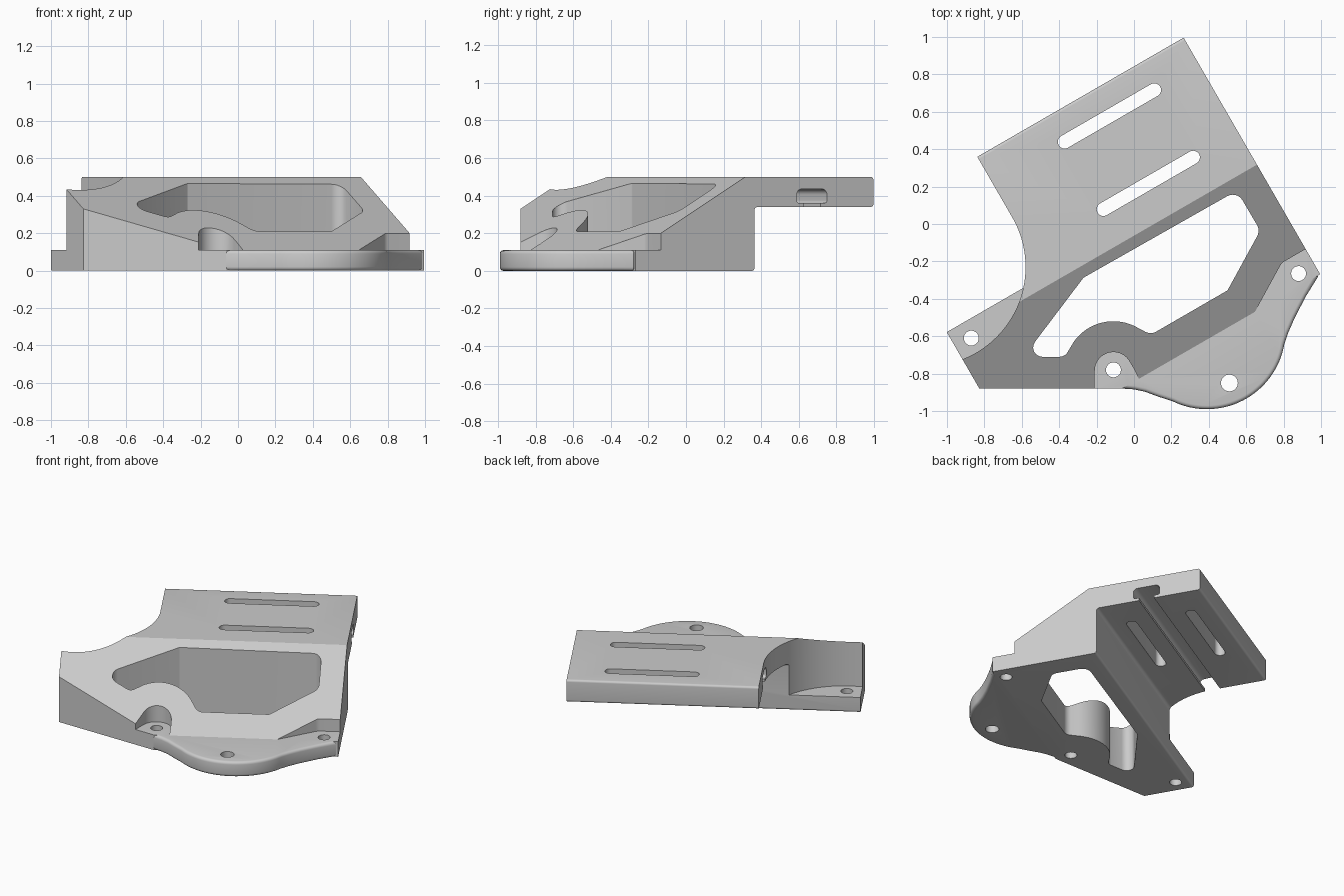
import bpy, bmesh, math
from mathutils import Vector

if "Cube" in bpy.data.objects:
    bpy.data.objects.remove(bpy.data.objects["Cube"])

gray = bpy.data.materials.new("plain_gray")
gray.use_nodes = True
gray.diffuse_color = (0.6, 0.6, 0.6, 1)
gray.node_tree.nodes["Principled BSDF"].inputs["Base Color"].default_value = (0.6, 0.6, 0.6, 1)

# The body is turned 30 degrees: U runs along its length, V towards its back
X, Y, Z = Vector((1, 0, 0)), Vector((0, 1, 0)), Vector((0, 0, 1))
C, S = math.cos(math.pi / 6), math.sin(math.pi / 6)
U, V = Vector((C, S, 0)), Vector((-S, C, 0))


def arc(cx, cy, r, a0, a1, n=24):
    angles = [math.radians(a0 + (a1 - a0) * i / n) for i in range(n + 1)]
    return [(cx + r * math.cos(a), cy + r * math.sin(a)) for a in angles]


def rounded(corners, n=6):
    """Turn (x, y[, radius]) corners into a polygon with filleted corners."""
    out = []
    for i, c in enumerate(corners):
        p = Vector(c[:2])
        if len(c) < 3:
            out.append(tuple(p))
            continue
        a = Vector(corners[i - 1][:2]) - p
        b = Vector(corners[(i + 1) % len(corners)][:2]) - p
        half = a.angle(b) / 2
        t = min(c[2] / math.tan(half), 0.9 * a.length, 0.9 * b.length)
        r = t * math.tan(half)
        a.normalize()
        b.normalize()
        centre = p + (a + b).normalized() * (r / math.sin(half))
        start, end = p + a * t - centre, p + b * t - centre
        a0 = math.atan2(start.y, start.x)
        turn = math.remainder(math.atan2(end.y, end.x) - a0, math.tau)
        out += arc(centre.x, centre.y, r, math.degrees(a0), math.degrees(a0 + turn), n)
    return out


def prism(name, pts, lo, hi, axes=(X, Y, Z), bevel=0):
    """Extrude a polygon in the first two axes along the third."""
    e0, e1, e2 = axes
    bm = bmesh.new()
    low, high = ([bm.verts.new(e0 * p[0] + e1 * p[1] + e2 * h) for p in pts] for h in (lo, hi))
    bm.faces.new(low)
    bm.faces.new(high)
    for i in range(len(pts)):
        bm.faces.new((low[i - 1], low[i], high[i], high[i - 1]))
    bmesh.ops.recalc_face_normals(bm, faces=bm.faces)
    if bevel:
        rims = [e for e in bm.edges if abs((e.verts[0].co - e.verts[1].co).dot(e2)) < 1e-5]
        bmesh.ops.bevel(bm, geom=rims, offset=bevel, segments=4, profile=0.5, affect='EDGES')
    mesh = bpy.data.meshes.new(name)
    bm.to_mesh(mesh)
    bm.free()
    mesh.materials.append(gray)
    obj = bpy.data.objects.new(name, mesh)
    bpy.context.collection.objects.link(obj)
    return obj


def combine(tool, operation='DIFFERENCE'):
    mod = bracket.modifiers.new("combine", 'BOOLEAN')
    mod.operation, mod.object, mod.solver = operation, tool, 'EXACT'
    bpy.context.view_layer.objects.active = bracket
    bpy.ops.object.modifier_apply(modifier=mod.name)
    bpy.data.objects.remove(tool)


PAD = 0.11   # height of the mounting pads
OVER = 0.8   # above everything
UVZ, VZU = (U, V, Z), (V, Z, U)

# Main body: side profile with sloped front and overhanging top plate
profile = rounded([(0, 0, 0.015), (0, 0.34, 0.02), (0.73, 0.34, 0.015), (0.73, 0.5, 0.015),
                   (-0.054, 0.5), (-0.73, PAD), (-0.73, 0)])
bracket = prism("bracket", profile, -1.156, 0.728, VZU)

# Straight front trim
combine(prism("front_trim", [(-2, -0.88), (2, -0.88), (2, -2), (-2, -2)], -1, 1))

# Round bite on the left, leaving a low foot
bite = arc(-1.076, 0.356, 0.53, 0, -115, 40) + [(-1.6, -0.13), (-1.6, 1), (-0.546, 1)]
combine(prism("left_bite", bite, PAD, OVER, UVZ))

# Curved front pad with soft rims
lobe = [(-0.15, -0.872), (-0.06, -0.88), (0, -0.884), (0.06, -0.897), (0.13, -0.923)]
lobe += arc(0.39, -0.57, 0.42, -116, -10, 32)
lobe += [(0.825, -0.58), (0.86, -0.5), (0.92, -0.385), (0.985, -0.28)]
lobe += [tuple((U * u + V * v)[:2]) for u, v in ((0.70, -0.66), (-0.5, -0.66))]
combine(prism("front_pad", lobe, 0, PAD, bevel=0.02), 'UNION')

# Clearances above the pads: right corner and front boss
corner = rounded([(0.325, -0.73), (0.58, -0.575, 0.06), (0.9, -0.575), (0.9, -1), (0.325, -1)])
combine(prism("corner_clearance", corner, PAD, OVER, UVZ))
boss = [(-0.21, -1)] + arc(-0.11, -0.785, 0.1, 180, 25) + [(0, -0.775), (0.03, -0.835), (0.03, -1)]
combine(prism("boss_clearance", boss, PAD, OVER))

# Large through opening, curving around the front boss
opening = [(-0.27, -0.287, 0.02), (0.55, 0.178, 0.06), (0.675, -0.035, 0.06),
           (0.5, -0.355, 0.03), (0.09, -0.592, 0.06)]
opening += arc(-0.11, -0.78, 0.26, 60, 145)
opening += [(-0.37, -0.71, 0.05), (-0.59, -0.71, 0.05)]
combine(prism("opening", rounded(opening), -1, OVER))

# Screw holes
for x, y, r in ((-0.87, -0.61, 0.04), (-0.11, -0.78, 0.04), (0.51, -0.85, 0.045), (0.88, -0.265, 0.04)):
    combine(prism("screw_hole", arc(x, y, r, 0, 345, 23), -1, OVER))

# Long slots in the top plate
for v in (0.566, 0.15):
    slot = arc(0.452, v, 0.036, -90, 90, 12) + arc(-0.102, v, 0.036, 90, 270, 12)
    combine(prism("slot", slot, -1, OVER, UVZ))

# T-shaped channel under the top plate
tee = rounded([(0.3, 0.2), (0.405, 0.2), (0.405, 0.36), (0.445, 0.36, 0.015), (0.445, 0.435, 0.03),
               (0.26, 0.435, 0.03), (0.26, 0.36, 0.015), (0.3, 0.36)])
combine(prism("channel", tee, -1.5, 1.5, VZU))

bpy.ops.object.select_all(action='DESELECT')
bracket.select_set(True)
bpy.context.view_layer.objects.active = bracket
bpy.ops.object.shade_smooth_by_angle(angle=math.radians(25))
